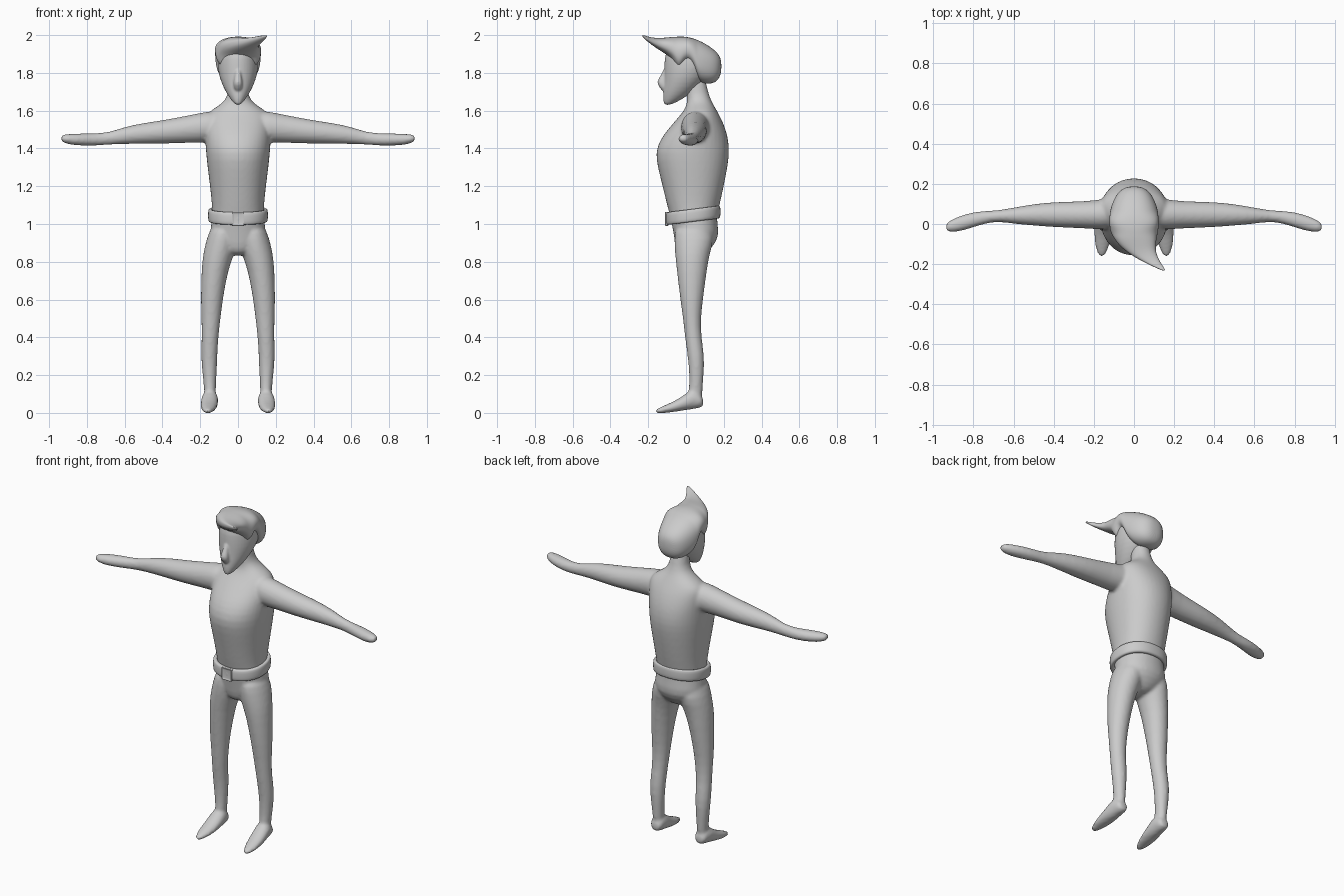
import bpy, bmesh, math


def loft(bm, axis, stations, n=20, power=2.0, mirror=False):
    """Stack of rounded rings. Station = (position on axis, a0, a1, b0, b1)."""
    a_ax, b_ax = [i for i in range(3) if i != axis]
    rings = []
    for t, a0, a1, b0, b1 in stations:
        ring = []
        for k in range(n):
            c, s = math.cos(math.tau * k / n), math.sin(math.tau * k / n)
            p = [0.0, 0.0, 0.0]
            p[axis] = t
            p[a_ax] = (a0 + a1) / 2 + (a1 - a0) / 2 * math.copysign(abs(c) ** (2 / power), c)
            p[b_ax] = (b0 + b1) / 2 + (b1 - b0) / 2 * math.copysign(abs(s) ** (2 / power), s)
            if mirror:
                p[0] = -p[0]
            ring.append(bm.verts.new(p))
        rings.append(ring)
    for r, q in zip(rings, rings[1:]):
        for k in range(n):
            bm.faces.new((r[k], r[(k + 1) % n], q[(k + 1) % n], q[k]))
    bm.faces.new(rings[0])
    bm.faces.new(rings[-1])


def finish(bm, name, subsurf=2):
    bmesh.ops.recalc_face_normals(bm, faces=bm.faces)
    me = bpy.data.meshes.new(name)
    bm.to_mesh(me)
    bm.free()
    me.shade_smooth()
    ob = bpy.data.objects.new(name, me)
    bpy.context.collection.objects.link(ob)
    if subsurf:
        m = ob.modifiers.new("Subdivision", 'SUBSURF')
        m.levels = m.render_levels = subsurf
    return ob


def remesh(ob, voxel, passes):
    m = ob.modifiers.new("Blend", 'REMESH')
    m.mode, m.voxel_size, m.use_smooth_shade = 'VOXEL', voxel, True
    m = ob.modifiers.new("Soften", 'SMOOTH')
    m.factor, m.iterations = 0.5, passes


def sym(rows):
    """Rows (position, half width, b0, b1) to symmetric stations."""
    return [(t, -w, w, b0, b1) for t, w, b0, b1 in rows]


# Torso and neck
bm = bmesh.new()
loft(bm, 2, sym([
    (.83, .04, -.03, .09), (.87, .11, -.055, .135), (.93, .155, -.064, .178),
    (1.0, .143, -.076, .168), (1.05, .138, -.088, .165), (1.1, .139, -.102, .18),
    (1.2, .15, -.126, .202), (1.3, .163, -.152, .222), (1.38, .172, -.166, .233),
    (1.45, .175, -.137, .226), (1.5, .177, -.098, .212), (1.55, .176, -.055, .192),
    (1.59, .165, -.02, .17), (1.625, .105, .002, .15), (1.66, .06, .006, .13),
    (1.72, .05, 0, .112), (1.79, .045, 0, .10)]), power=2.15)

# Arms, legs and feet on both sides
for mir in (False, True):
    loft(bm, 0, [
        (.08, -.02, .13, 1.44, 1.60), (.16, -.03, .125, 1.43, 1.598),
        (.24, -.022, .113, 1.43, 1.58), (.4, -.017, .111, 1.424, 1.549),
        (.5, -.008, .1, 1.424, 1.536), (.6, .0, .082, 1.424, 1.515),
        (.68, .014, .067, 1.42, 1.487), (.75, .0, .066, 1.414, 1.48),
        (.82, -.024, .056, 1.414, 1.48), (.88, -.04, .036, 1.418, 1.478),
        (.92, -.042, .017, 1.428, 1.475), (.938, -.032, .0, 1.44, 1.468)], mirror=mir)
    loft(bm, 2, [
        (1.0, .01, .14, -.06, .13), (.92, 0, .168, -.064, .152),
        (.84, .018, .186, -.059, .125), (.76, .052, .194, -.05, .112),
        (.6, .08, .198, -.031, .09), (.5, .092, .194, -.016, .079),
        (.4, .104, .192, -.006, .081), (.3, .109, .197, .009, .099),
        (.2, .113, .188, .018, .094), (.12, .118, .178, .016, .087),
        (.05, .115, .18, .0, .085)], mirror=mir)
    loft(bm, 1, [
        (.092, .125, .17, .035, .075), (.078, .111, .184, .027, .1),
        (.04, .105, .192, .02, .135), (0, .104, .197, .014, .103),
        (-.05, .108, .2, .007, .068), (-.1, .119, .196, .0, .046),
        (-.14, .135, .185, -.003, .028), (-.163, .147, .173, .0, .018)], mirror=mir)
remesh(finish(bm, "body", 1), .0095, 4)

# Head with a pointed chin, nose blended in
bm = bmesh.new()
loft(bm, 2, sym([
    (1.628, .012, -.117, -.085), (1.66, .04, -.122, -.02), (1.70, .066, -.122, .04),
    (1.75, .09, -.117, .09), (1.80, .105, -.117, .13), (1.85, .108, -.116, .15),
    (1.90, .102, -.113, .14), (1.945, .075, -.085, .10), (1.97, .03, -.03, .05)]))
loft(bm, 2, sym([
    (1.70, .014, -.124, -.10), (1.725, .025, -.142, -.10), (1.75, .025, -.158, -.10),
    (1.78, .018, -.138, -.10), (1.83, .012, -.115, -.095)]), n=12)
remesh(finish(bm, "head", 1), .006, 3)

# Swept hair, lofted from the nape to the tip of the quiff
hair = [
    (.188, 0, .03, 1.80, 1.87), (.168, 0, .072, 1.755, 1.907), (.13, 0, .098, 1.74, 1.938),
    (.085, 0, .115, 1.742, 1.965), (.06, 0, .12, 1.762, 1.975), (.045, 0, .122, 1.81, 1.981),
    (.02, 0, .123, 1.858, 1.988), (-.005, 0, .123, 1.852, 1.992), (-.03, .001, .121, 1.808, 1.993),
    (-.05, .003, .115, 1.82, 1.992), (-.07, .006, .107, 1.866, 1.991), (-.1, .015, .095, 1.895, 1.988),
    (-.13, .03, .078, 1.914, 1.985), (-.16, .055, .061, 1.933, 1.985), (-.19, .09, .041, 1.955, 1.989),
    (-.215, .125, .023, 1.975, 1.997), (-.233, .15, .007, 1.993, 2.001)]
bm = bmesh.new()
loft(bm, 1, [(y, x - w, x + w, z0, z1) for y, x, w, z0, z1 in hair], n=24, power=2.35)
finish(bm, "hair")

# Belt: flat band swept round the tilted waist
bm = bmesh.new()
profile = [(-.03, -.033), (-.006, -.035), (0, -.028), (.001, 0), (0, .028), (-.006, .035), (-.03, .033)]
n = 48
loops = []
for k in range(n):
    c, s = math.cos(math.tau * k / n), math.sin(math.tau * k / n)
    row = []
    for dr, dz in profile:
        y = .038 + (.144 + dr) * math.copysign(abs(s) ** .9, s)
        x = (.158 + dr) * math.copysign(abs(c) ** .9, c)
        row.append(bm.verts.new((x, y, 1.028 + (y + .105) * .125 + dz)))
    loops.append(row)
for k in range(n):
    p, q = loops[k], loops[(k + 1) % n]
    for j in range(len(profile)):
        i = (j + 1) % len(profile)
        bm.faces.new((p[j], q[j], q[i], p[i]))
finish(bm, "belt", 1)

# Buckle: rounded frame with an inset centre
bm = bmesh.new()
bmesh.ops.create_cube(bm, size=1)
for v in bm.verts:
    v.co = (v.co.x * .066, -.102 + v.co.y * .02, 1.027 + v.co.z * .074)
bmesh.ops.recalc_face_normals(bm, faces=bm.faces)
front = [f for f in bm.faces if f.normal.y < -.9]
bmesh.ops.inset_region(bm, faces=front, thickness=.014)
for v in front[0].verts:
    v.co.y += .006
ob = finish(bm, "buckle", 0)
m = ob.modifiers.new("Round", 'BEVEL')
m.width, m.segments = .004, 2
